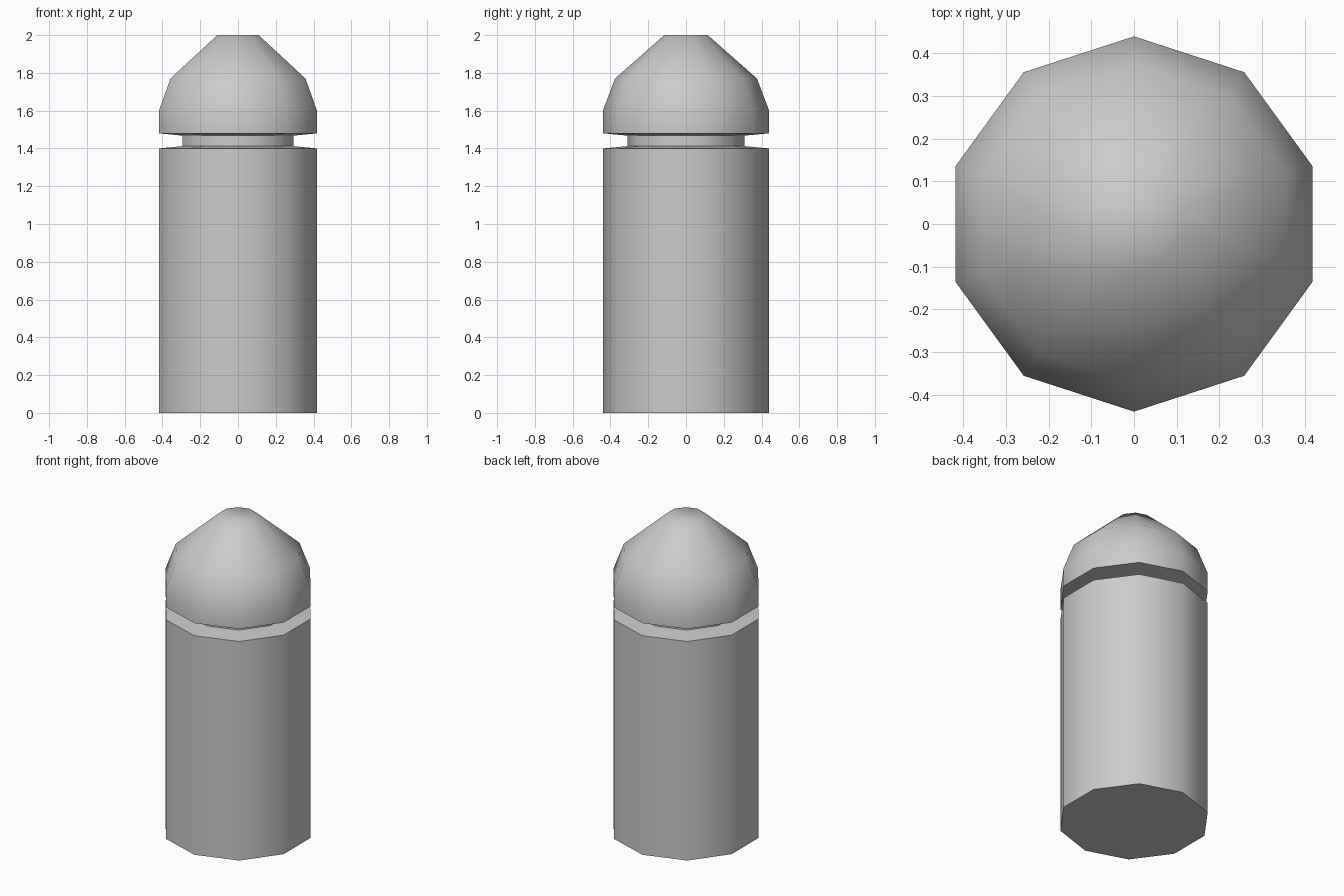
import bpy, bmesh, math

if "Cube" in bpy.data.objects:
    bpy.data.objects.remove(bpy.data.objects["Cube"])

SIDES = 10


def lathe(name, profile):
    """Closed ten-sided solid from (radius, z) rings, corners on the y axis."""
    bm = bmesh.new()
    rings = []
    for r, z in profile:
        ring = []
        for i in range(SIDES):
            a = math.pi / 2 + 2 * math.pi * i / SIDES
            ring.append(bm.verts.new((r * math.cos(a), r * math.sin(a), z)))
        rings.append(ring)
    for lo, hi in zip(rings, rings[1:]):
        for i in range(SIDES):
            j = (i + 1) % SIDES
            bm.faces.new((lo[i], lo[j], hi[j], hi[i]))
    bm.faces.new(rings[0][::-1])
    bm.faces.new(rings[-1])
    mesh = bpy.data.meshes.new(name)
    bm.to_mesh(mesh)
    bm.free()
    obj = bpy.data.objects.new(name, mesh)
    bpy.context.collection.objects.link(obj)
    bpy.ops.object.select_all(action='DESELECT')
    obj.select_set(True)
    bpy.context.view_layer.objects.active = obj
    bpy.ops.object.shade_smooth_by_angle(angle=math.radians(50))
    return obj


# Bollard post: shaft, recessed neck groove, faceted dome with a small flat tip
lathe("bollard_post", [
    (0.44, 0.0), (0.44, 1.40),
    (0.31, 1.412), (0.31, 1.468),
    (0.44, 1.48), (0.44, 1.60),
    (0.376, 1.77), (0.115, 2.0),
])
